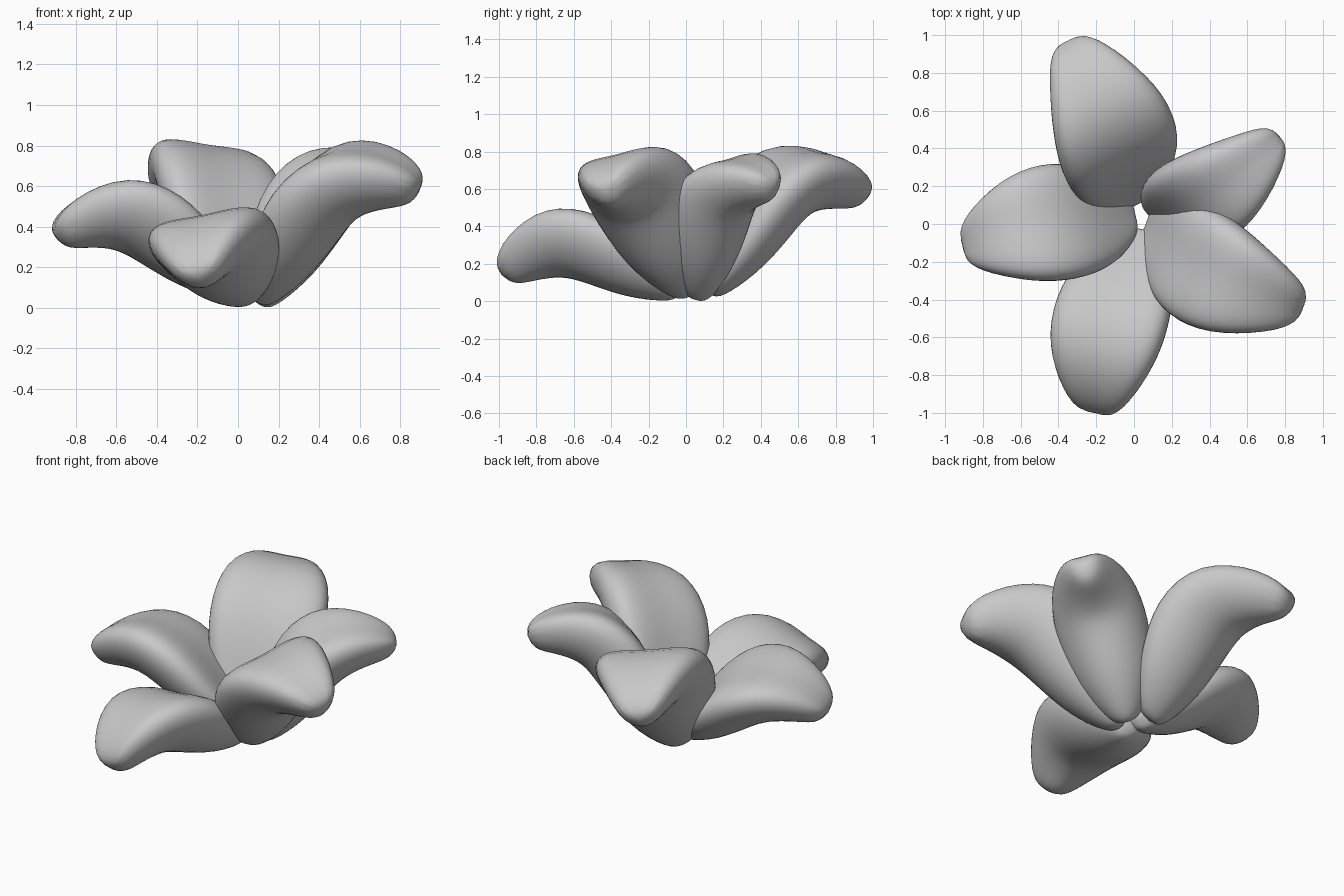
import bpy, bmesh, math
from mathutils import Vector, Euler

cube = bpy.data.objects.get("Cube")
if cube:
    bpy.data.objects.remove(cube)

grey = bpy.data.materials.new("soft_grey")
grey.use_nodes = True
colour = (0.58, 0.58, 0.58, 1)
grey.diffuse_color = colour
grey.node_tree.nodes["Principled BSDF"].inputs["Base Color"].default_value = colour

# Petal stations: distance out, arch height, half width, half thickness
STATIONS = [(0.0, 0.0, 0.06, 0.05), (0.05, 0.01, 0.14, 0.09), (0.25, 0.08, 0.28, 0.17),
            (0.5, 0.19, 0.34, 0.215), (0.72, 0.21, 0.31, 0.21), (0.91, 0.11, 0.195, 0.155),
            (1.0, 0.01, 0.09, 0.08)]
SIDES = 12


def petal(name, base, azimuth, pitch, roll, length, width, arch):
    """Plump arched leaf lofted along its spine, with a shallow channel on top."""
    bm = bmesh.new()
    rings = []
    for i, (u, w, a, b) in enumerate(STATIONS):
        before, after = STATIONS[max(i - 1, 0)], STATIONS[min(i + 1, len(STATIONS) - 1)]
        slope = math.atan2(arch * (after[1] - before[1]), after[0] - before[0])
        ring = []
        for k in range(SIDES):
            t = math.tau * k / SIDES
            s = math.sin(t)
            side = a * math.cos(t)
            channel = 0.25 * b * s ** 4 if s > 0 else 0
            lift = b * s - channel + 0.22 * a * math.cos(t) ** 2
            ring.append(bm.verts.new((u - lift * math.sin(slope), side * width,
                                      w * arch + lift * math.cos(slope))))
        rings.append(ring)
    for r, s in zip(rings, rings[1:]):
        for k in range(SIDES):
            n = (k + 1) % SIDES
            bm.faces.new((r[k], r[n], s[n], s[k]))
    bm.faces.new(rings[0])
    bm.faces.new(rings[-1])
    bmesh.ops.recalc_face_normals(bm, faces=bm.faces)
    for f in bm.faces:
        f.smooth = True
    mesh = bpy.data.meshes.new(name)
    bm.to_mesh(mesh)
    bm.free()
    mesh.materials.append(grey)
    obj = bpy.data.objects.new(name, mesh)
    bpy.context.collection.objects.link(obj)
    # Roll about the spine, tilt up, then turn to face outward
    turn = (Euler((0, 0, math.radians(azimuth))).to_matrix()
            @ Euler((0, -math.radians(pitch), 0)).to_matrix()
            @ Euler((math.radians(roll), 0, 0)).to_matrix())
    obj.rotation_euler = turn.to_euler()
    obj.location = Vector(base)
    obj.scale = (length,) * 3
    obj.modifiers.new("smooth_form", "SUBSURF").levels = 2
    obj.modifiers["smooth_form"].render_levels = 2


petal("front_petal", (0.04, -0.03, 0.06), 256.5, 3.5, 11, 0.985, 1.0, 1.1)
petal("right_petal", (0.0, 0.04, 0.08), 190.5, 15.5, 10, 0.95, 1.06, 1.15)
petal("back_petal", (-0.02, 0.11, 0.05), 111.5, 28, 9, 1.05, 1.0, 1.45)
petal("left_petal", (0.09, 0.01, 0.04), 331.5, 29.5, 15, 1.07, 0.93, 1.25)
petal("back_left_petal", (0.10, 0.06, 0.02), 32, 36, 15, 0.98, 0.85, 1.25)
